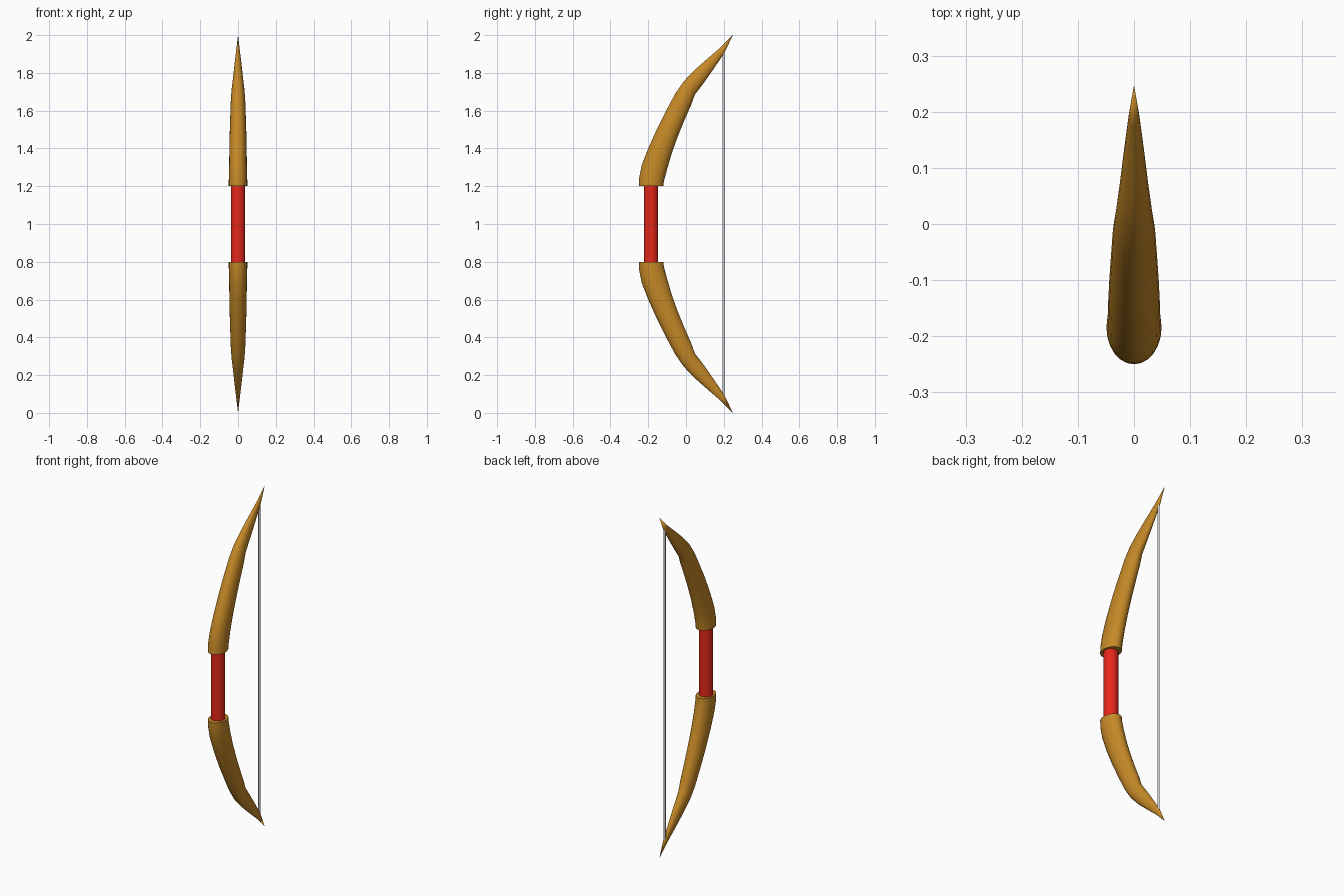
import bpy, bmesh, math
from mathutils import Vector

if "Cube" in bpy.data.objects:
    bpy.data.objects.remove(bpy.data.objects["Cube"])

SIDES = 24


def material(name, color):
    m = bpy.data.materials.new(name)
    m.diffuse_color = color
    m.use_nodes = True
    m.node_tree.nodes["Principled BSDF"].inputs["Base Color"].default_value = m.diffuse_color
    return m


wood = material("wood", (0.56, 0.25, 0.02, 1))
red = material("red_wrap", (0.8, 0.02, 0.01, 1))

# Limb sections: outer edge (y, z), inner edge (y, z), half width in x
sections = [
    (-.25, 1.20, -.12, 1.20, .049),
    (-.248, 1.245, -.117, 1.225, .049),
    (-.235, 1.31, -.10, 1.29, .047),
    (-.20, 1.40, -.077, 1.37, .046),
    (-.155, 1.50, -.043, 1.465, .044),
    (-.105, 1.60, -.008, 1.55, .041),
    (-.057, 1.69, .027, 1.63, .038),
    (-.012, 1.755, .047, 1.685, .033),
    (.04, 1.81, .093, 1.745, .026),
    (.11, 1.872, .15, 1.827, .018),
    (.175, 1.928, .203, 1.905, .010),
]
tip = (0, .248, 2.0)


def limb(name, mirrored):
    bm = bmesh.new()

    def vert(x, y, z):
        return bm.verts.new((x, y, 2 - z if mirrored else z))

    rings = []
    for yo, zo, yi, zi, w in sections:
        o, i = Vector((0, yo, zo)), Vector((0, yi, zi))
        c, d = (o + i) / 2, (o - i) / 2
        ring = []
        for k in range(SIDES):
            a = 2 * math.pi * k / SIDES
            p = c + d * math.cos(a) + Vector((w * math.sin(a), 0, 0))
            ring.append(vert(*p))
        rings.append(ring)
    for r, s in zip(rings, rings[1:]):
        for k in range(SIDES):
            n = (k + 1) % SIDES
            bm.faces.new((r[k], r[n], s[n], s[k]))
    point = vert(*tip)
    for k in range(SIDES):
        bm.faces.new((rings[-1][k], rings[-1][(k + 1) % SIDES], point))
    bm.faces.new(rings[0])
    bmesh.ops.recalc_face_normals(bm, faces=bm.faces)
    me = bpy.data.meshes.new(name)
    bm.to_mesh(me)
    bm.free()
    me.materials.append(wood)
    ob = bpy.data.objects.new(name, me)
    bpy.context.collection.objects.link(ob)
    bpy.ops.object.select_all(action='DESELECT')
    ob.select_set(True)
    bpy.context.view_layer.objects.active = ob
    bpy.ops.object.shade_smooth_by_angle(angle=math.radians(40))


def rod(name, radius, y, z0, z1, sides, mat=None):
    bpy.ops.mesh.primitive_cylinder_add(vertices=sides, radius=radius, depth=z1 - z0,
                                        location=(0, y, (z0 + z1) / 2))
    ob = bpy.context.object
    ob.name = name
    if mat:
        ob.data.materials.append(mat)
    bpy.ops.object.shade_smooth_by_angle(angle=math.radians(50))


# Two curved limbs
limb("upper_limb", False)
limb("lower_limb", True)
# Grip and string
rod("grip", .038, -.185, .79, 1.21, 24, red)
rod("bow_string", .006, .198, .08, 1.92, 12)
